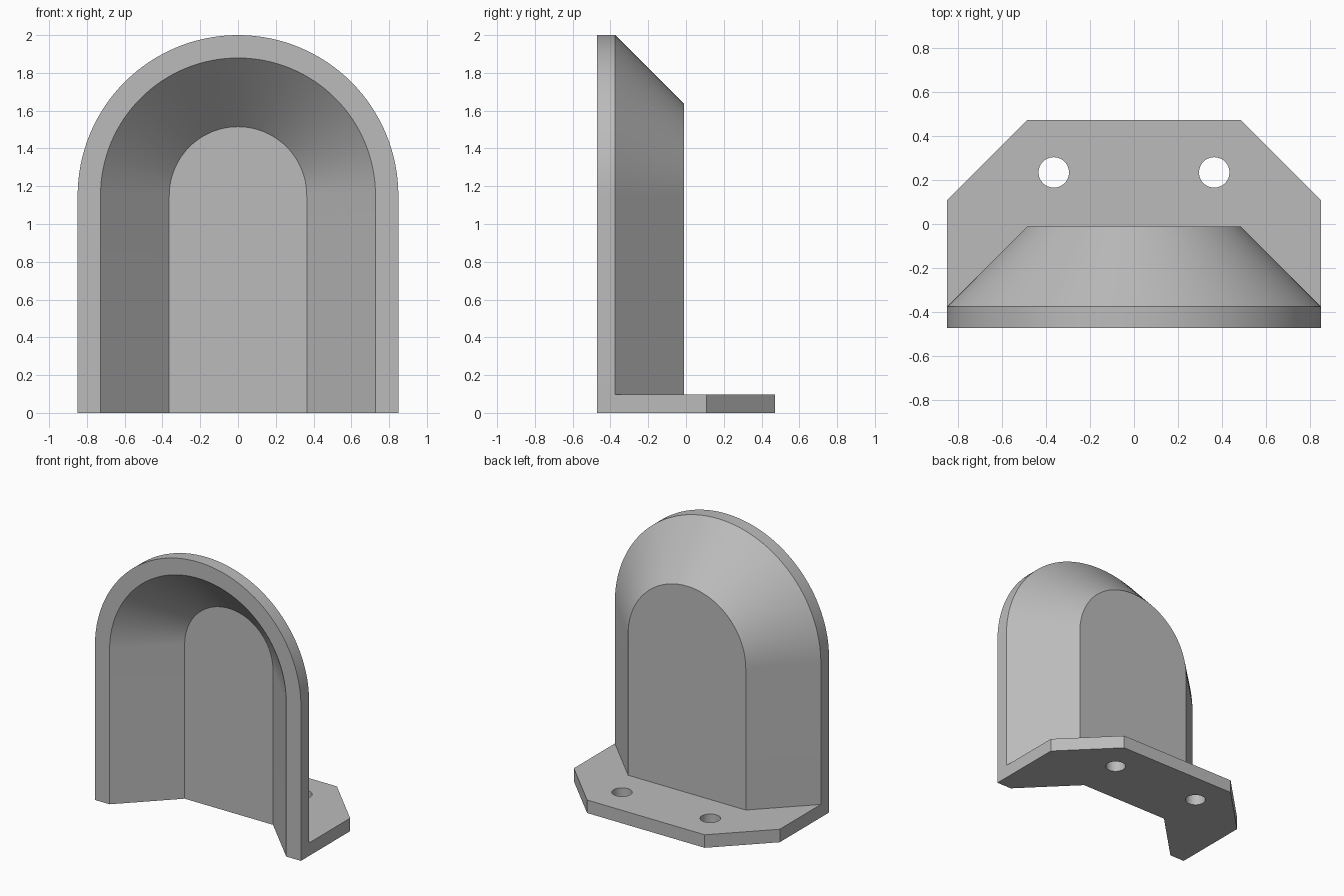
import bpy, bmesh, math

cube = bpy.data.objects.get("Cube")
if cube:
    bpy.data.objects.remove(cube, do_unlink=True)

HALF_W = 0.849      # half width of the arch front
ARCH_Z = 1.151      # height of the arch centre
HALF_D = 0.472      # half depth
WALL = 0.097        # rim, plate and back wall thickness
TAPER = 0.364       # depth and inset of the 45 degree taper
RIM = 0.121         # width of the front rim
SEGMENTS = 64

grey = bpy.data.materials.new("plain grey")
grey.use_nodes = True
colour = (0.5, 0.5, 0.5, 1)
grey.diffuse_color = colour
grey.node_tree.nodes["Principled BSDF"].inputs["Base Color"].default_value = colour


def loft(name, rings):
    """Closed solid skinned through rings with equal point counts."""
    bm = bmesh.new()
    loops = [[bm.verts.new(p) for p in ring] for ring in rings]
    n = len(loops[0])
    for a, b in zip(loops, loops[1:]):
        for i in range(n):
            j = (i + 1) % n
            bm.faces.new((a[i], a[j], b[j], b[i]))
    bm.faces.new(loops[0])
    bm.faces.new(loops[-1])
    bmesh.ops.recalc_face_normals(bm, faces=bm.faces)
    mesh = bpy.data.meshes.new(name)
    bm.to_mesh(mesh)
    bm.free()
    mesh.materials.append(grey)
    obj = bpy.data.objects.new(name, mesh)
    bpy.context.collection.objects.link(obj)
    return obj


def arch(r, y, bottom=0):
    """Round-topped doorway outline at depth y."""
    angles = [math.pi * i / SEGMENTS for i in range(SEGMENTS + 1)]
    top = [(r * math.cos(a), y, ARCH_Z + r * math.sin(a)) for a in angles]
    return [(r, y, bottom)] + top + [(-r, y, bottom)]


def combine(target, other, operation):
    """Apply a boolean and remove the helper."""
    mod = target.modifiers.new("cut", 'BOOLEAN')
    mod.operation = operation
    mod.solver = 'EXACT'
    mod.object = other
    bpy.context.view_layer.objects.active = target
    bpy.ops.object.modifier_apply(modifier=mod.name)
    bpy.data.objects.remove(other, do_unlink=True)


# Tapered arch hood
front = -HALF_D
shoulder = front + WALL
hood = loft("arched_bracket", [arch(HALF_W, front), arch(HALF_W, shoulder),
                               arch(HALF_W - TAPER, shoulder + TAPER)])

# Base plate with clipped rear corners
clip = HALF_D - TAPER
right_side = [(HALF_W, front), (HALF_W, clip), (HALF_W - TAPER, HALF_D)]
outline = right_side + [(-x, y) for x, y in reversed(right_side)]
plate = loft("base_plate", [[(x, y, z) for x, y in outline] for z in (0, WALL)])
combine(hood, plate, 'UNION')

# Tapered hollow, open at the front and below
inner = HALF_W - RIM
hollow = loft("hollow_cutter", [arch(inner + 0.1, front - 0.1, -0.2),
                                arch(inner - TAPER, front + TAPER, -0.2)])
combine(hood, hollow, 'DIFFERENCE')

# Screw holes
for side in (-1, 1):
    circle = [(side * TAPER + 0.069 * math.cos(math.tau * i / 48),
               0.234 + 0.069 * math.sin(math.tau * i / 48)) for i in range(48)]
    hole = loft("hole_cutter", [[(x, y, z) for x, y in circle] for z in (-0.1, 0.2)])
    combine(hood, hole, 'DIFFERENCE')

# Smooth curves, sharp creases
bpy.ops.object.select_all(action='DESELECT')
hood.select_set(True)
bpy.context.view_layer.objects.active = hood
bpy.ops.object.shade_smooth_by_angle(angle=math.radians(25))
